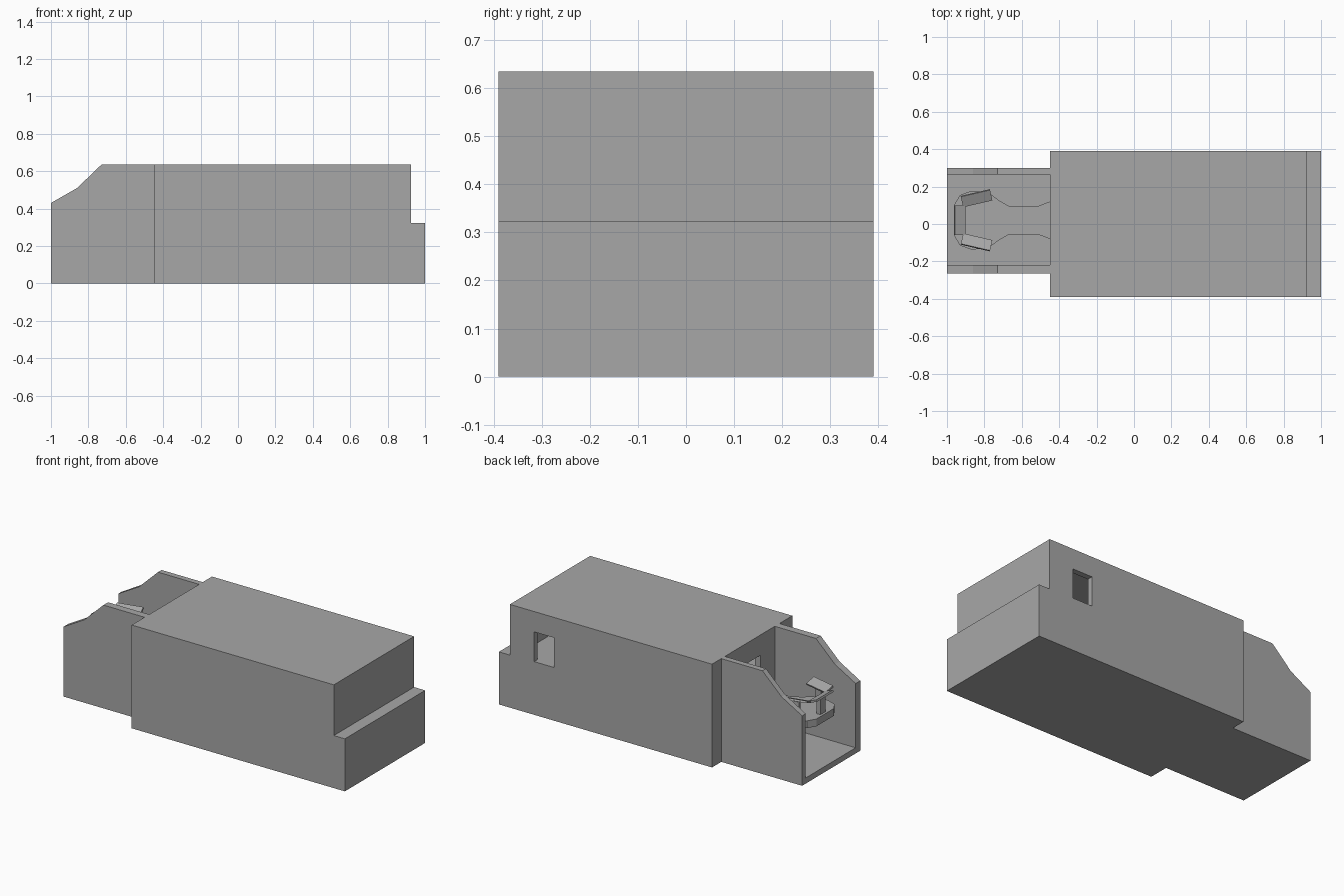
import bpy, bmesh
from math import radians
from mathutils import Matrix

cube = bpy.data.objects.get("Cube")
if cube:
    bpy.data.objects.remove(cube, do_unlink=True)

grey = bpy.data.materials.new("plain_grey")
grey.use_nodes = True
grey.diffuse_color = (0.39, 0.39, 0.39, 1)
grey.node_tree.nodes["Principled BSDF"].inputs["Base Color"].default_value = (0.39, 0.39, 0.39, 1)


def finish(name, bm):
    bmesh.ops.recalc_face_normals(bm, faces=bm.faces)
    mesh = bpy.data.meshes.new(name)
    bm.to_mesh(mesh)
    bm.free()
    mesh.materials.append(grey)
    ob = bpy.data.objects.new(name, mesh)
    bpy.context.collection.objects.link(ob)
    return ob


def prism(name, outline, lo, hi, axis):
    """Extrude an outline along y (points are x, z) or z (points are x, y)."""
    bm = bmesh.new()
    place = (lambda p: (p[0], lo, p[1])) if axis == "y" else (lambda p: (p[0], p[1], lo))
    face = bm.faces.new([bm.verts.new(place(p)) for p in outline])
    moved = bmesh.ops.extrude_face_region(bm, geom=[face])["geom"]
    shift = (0, hi - lo, 0) if axis == "y" else (0, 0, hi - lo)
    bmesh.ops.translate(bm, vec=shift, verts=[v for v in moved if isinstance(v, bmesh.types.BMVert)])
    return finish(name, bm)


def box(name, x, y, z):
    return prism(name, [(x[0], y[0]), (x[1], y[0]), (x[1], y[1]), (x[0], y[1])], z[0], z[1], "z")


def cut(target, cutter):
    mod = target.modifiers.new("cut", "BOOLEAN")
    mod.operation, mod.solver, mod.object = "DIFFERENCE", "EXACT", cutter
    bpy.context.view_layer.objects.active = target
    bpy.ops.object.modifier_apply(modifier=mod.name)
    bpy.data.objects.remove(cutter, do_unlink=True)


# Main hull with a stepped end, hollow upper room, doorway and one side window
DECK, HEAD = 0.325, 0.51
hull = prism("main_hull", [(-0.45, 0), (1, 0), (1, 0.323), (0.925, 0.323), (0.925, 0.635), (-0.45, 0.635)],
             -0.39, 0.39, "y")
cut(hull, box("room_cutter", (-0.415, 0.89), (-0.355, 0.355), (DECK, 0.6)))
cut(hull, box("door_cutter", (-0.5, -0.4), (-0.08, 0.12), (DECK, HEAD)))
cut(hull, box("window_cutter", (0.625, 0.76), (0.34, 0.45), (DECK + 0.002, HEAD)))

# Cab side walls and floor
wall = [(-1, 0), (-1, 0.43), (-0.86, 0.51), (-0.73, 0.635), (-0.45, 0.635), (-0.45, 0)]
prism("cab_wall_back", wall, 0.265, 0.3, "y")
prism("cab_wall_front", wall, -0.265, -0.22, "y")
box("cab_floor", (-1, -0.45), (-0.22, 0.265), (0, 0.035))

# Raised walkway ending in a rounded platform, mirrored about its centre line
MID = 0.02
side = [(-0.45, 0.1), (-0.51, 0.077), (-0.67, 0.077), (-0.72, 0.105), (-0.78, 0.15),
        (-0.87, 0.157), (-0.93, 0.135), (-0.96, 0.085)]
outline = [(x, MID + y) for x, y in side] + [(x, MID - y) for x, y in reversed(side)]
prism("walkway", outline, DECK - 0.045, DECK, "z")

# Three tilted consoles on posts, facing the middle of the platform
for name, x, y, yaw in (("front", -0.842, MID - 0.118, -13),
                        ("end", -0.932, MID, -90),
                        ("back", -0.842, MID + 0.118, -167)):
    turn = Matrix.Translation((x, y, 0)) @ Matrix.Rotation(radians(yaw), 4, "Z")
    panel = box(name + "_console", (-0.08, 0.08), (-0.031, 0.031), (-0.006, 0.006))
    panel.data.transform(turn @ Matrix.Translation((0, 0, 0.424)) @ Matrix.Rotation(radians(-23), 4, "X"))
    post = box(name + "_console_post", (-0.025, 0.025), (-0.014, 0.014), (DECK, 0.421))
    post.data.transform(turn)
